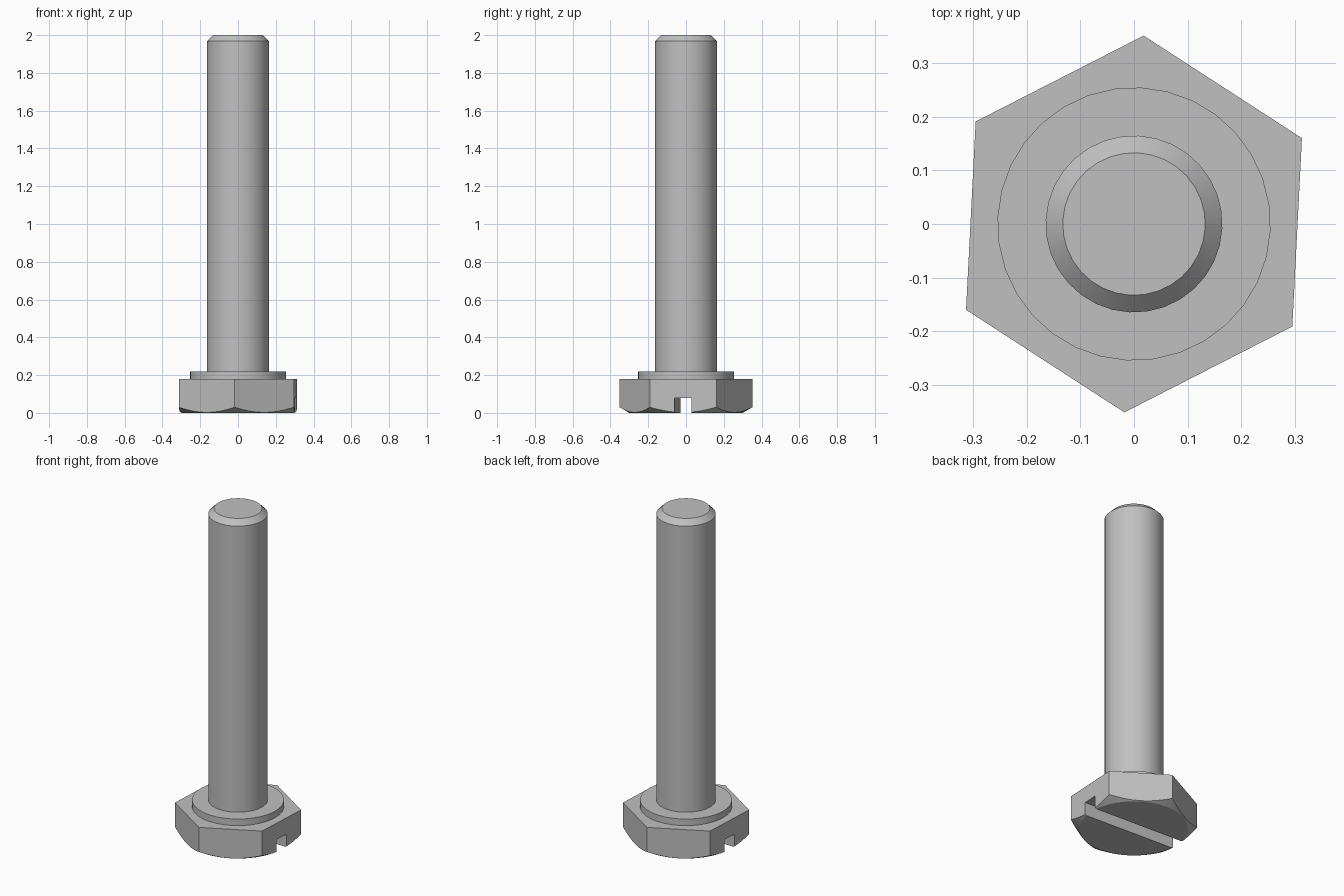
import bpy, bmesh, math
from mathutils import Matrix

cube = bpy.data.objects.get("Cube")
if cube:
    bpy.data.objects.remove(cube, do_unlink=True)

TURN = math.radians(-2.93)   # slight twist of the whole bolt about its axis

steel = bpy.data.materials.new("grey_steel")
steel.use_nodes = True
GREY = (0.53, 0.53, 0.53, 1)
steel.diffuse_color = GREY
steel.node_tree.nodes["Principled BSDF"].inputs["Base Color"].default_value = GREY


def finish(name, bm):
    bmesh.ops.recalc_face_normals(bm, faces=bm.faces)
    mesh = bpy.data.meshes.new(name)
    bm.to_mesh(mesh)
    bm.free()
    mesh.materials.append(steel)
    obj = bpy.data.objects.new(name, mesh)
    bpy.context.collection.objects.link(obj)
    return obj


def turned(name, profile, sides, turn=TURN):
    """Solid of revolution from (radius, height) points, with flat end caps."""
    bm = bmesh.new()
    rings = []
    for r, z in profile:
        angles = [turn + math.tau * i / sides for i in range(sides)]
        rings.append([bm.verts.new((r * math.cos(a), r * math.sin(a), z)) for a in angles])
    for low, high in zip(rings, rings[1:]):
        for i in range(sides):
            j = (i + 1) % sides
            bm.faces.new((low[i], low[j], high[j], high[i]))
    bm.faces.new(rings[0])
    bm.faces.new(rings[-1])
    return finish(name, bm)


def activate(obj):
    bpy.ops.object.select_all(action='DESELECT')
    obj.select_set(True)
    bpy.context.view_layer.objects.active = obj


def cut(obj, tool, operation):
    mod = obj.modifiers.new("cut", 'BOOLEAN')
    mod.operation, mod.solver, mod.object = operation, 'EXACT', tool
    activate(obj)
    bpy.ops.object.modifier_apply(modifier=mod.name)
    bpy.data.objects.remove(tool, do_unlink=True)


# Hexagonal head, its lower corners rounded off by a cone
head = turned("hex_head", [(0.352, 0), (0.352, 0.18)], 6, TURN + math.radians(30))
cone = turned("corner_cutter", [(0.3, 0), (0.4, 0.058), (0.4, 0.25)], 96)
cone.data.transform(Matrix.Translation((0, 0, 0)))
cut(head, cone, 'INTERSECT')

# Screwdriver slot across the underside
bm = bmesh.new()
bmesh.ops.create_cube(bm, size=1, matrix=Matrix.Rotation(TURN, 4, 'Z')
                      @ Matrix.Diagonal((1, 0.09, 0.16, 1)))
cut(head, finish("slot_cutter", bm), 'DIFFERENCE')

# Washer collar and chamfered shank
collar = turned("collar", [(0.255, 0.16), (0.255, 0.22)], 32)
shank = turned("shank", [(0.165, 0.16), (0.165, 1.968), (0.133, 2)], 32)

for part in (head, collar, shank):
    activate(part)
    bpy.ops.object.shade_smooth_by_angle(angle=math.radians(25))
